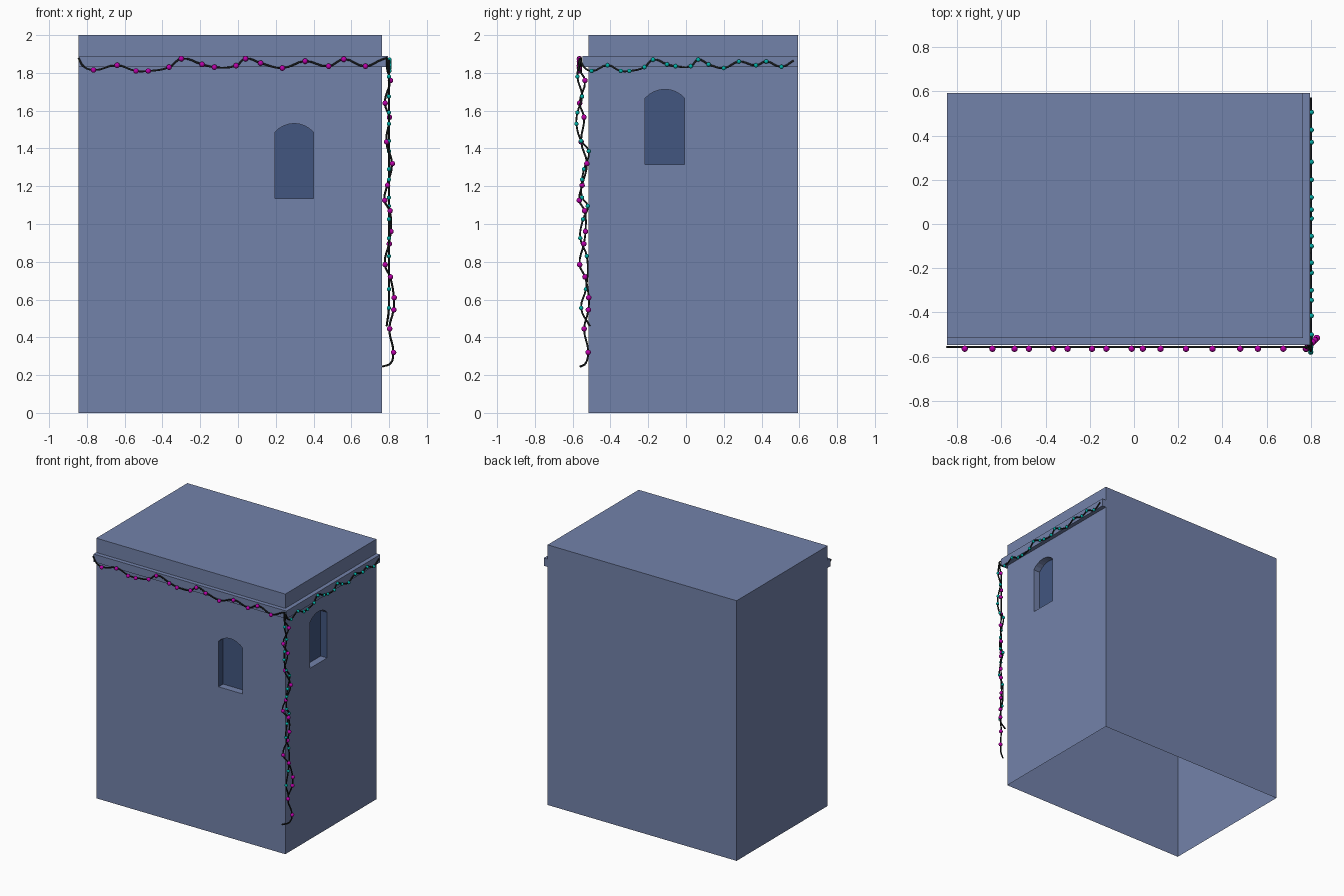
import bpy
import bmesh
import math
from mathutils import Vector, Matrix

old = bpy.data.objects.get("Cube")
if old:
    bpy.data.objects.remove(old, do_unlink=True)

LEFT, RIGHT, FRONT, BACK, TOP = -0.845, 0.763, -0.515, 0.592, 2.0
RECESS = 0.055


def material(name, color):
    mat = bpy.data.materials.new(name)
    mat.use_nodes = True
    rgba = (*color, 1)
    mat.diffuse_color = rgba
    mat.node_tree.nodes["Principled BSDF"].inputs["Base Color"].default_value = rgba
    return mat


wall_blue = material("wall_blue", (0.171, 0.223, 0.402))
pane_blue = material("pane_dark_blue", (0.054, 0.093, 0.216))
wire_black = material("wire_black", (0.01, 0.012, 0.012))
magenta = material("bulb_magenta", (0.50, 0.0, 0.40))
teal = material("bulb_teal", (0.0, 0.45, 0.40))


def mesh_object(name, bm, *mats):
    bmesh.ops.recalc_face_normals(bm, faces=bm.faces)
    mesh = bpy.data.meshes.new(name)
    bm.to_mesh(mesh)
    bm.free()
    for mat in mats:
        mesh.materials.append(mat)
    obj = bpy.data.objects.new(name, mesh)
    bpy.context.collection.objects.link(obj)
    return obj


def prism(name, outline, offset, *mats):
    """Extrude a flat outline along an offset."""
    bm = bmesh.new()
    face = bm.faces.new([bm.verts.new(p) for p in outline])
    new = bmesh.ops.extrude_face_region(bm, geom=[face])["geom"]
    moved = [v for v in new if isinstance(v, bmesh.types.BMVert)]
    bmesh.ops.translate(bm, verts=moved, vec=offset)
    return mesh_object(name, bm, *mats)


def arch(u0, u1, z0, spring, crown, steps=8):
    """Window outline with a shallow arched head."""
    mid, half, rise = (u0 + u1) / 2, (u1 - u0) / 2, crown - spring
    radius = (half * half + rise * rise) / (2 * rise)
    sweep = math.asin(half / radius)
    pts = [(u0, z0), (u1, z0)]
    for i in range(steps + 1):
        a = sweep * (1 - 2 * i / steps)
        pts.append((mid + radius * math.sin(a), crown - radius + radius * math.cos(a)))
    return pts


# Building block with two arched window recesses
building = prism("building_walls",
                 [(LEFT, FRONT, 0), (RIGHT, FRONT, 0), (RIGHT, BACK, 0), (LEFT, BACK, 0)],
                 (0, 0, TOP), wall_blue, pane_blue)
front_cut = prism("front_window_cutter",
                  [(u, FRONT - 0.1, z) for u, z in arch(0.195, 0.40, 1.135, 1.485, 1.532)],
                  (0, 0.1 + RECESS, 0), wall_blue)
side_cut = prism("side_window_cutter",
                 [(RIGHT + 0.1, u, z) for u, z in arch(-0.217, -0.007, 1.315, 1.665, 1.713)],
                 (-0.1 - RECESS, 0, 0), wall_blue)
for cutter in (front_cut, side_cut):
    mod = building.modifiers.new("window", "BOOLEAN")
    mod.operation = "DIFFERENCE"
    mod.solver = "EXACT"
    mod.object = cutter
    cutter.hide_render = True
bpy.context.view_layer.update()
evaluated = building.evaluated_get(bpy.context.evaluated_depsgraph_get())
cut_mesh = bpy.data.meshes.new_from_object(evaluated)
building.modifiers.clear()
building.data = cut_mesh
for cutter in (front_cut, side_cut):
    bpy.data.objects.remove(cutter, do_unlink=True)

# Open underside, darker panes at the back of each recess
bm = bmesh.new()
bm.from_mesh(cut_mesh)
bmesh.ops.delete(bm, geom=[f for f in bm.faces if f.calc_center_median().z < 0.001],
                 context="FACES_ONLY")
for f in bm.faces:
    c = f.calc_center_median()
    front_pane = f.normal.y < -0.9 and c.y > FRONT + RECESS / 2
    side_pane = f.normal.x > 0.9 and c.x < RIGHT - RECESS / 2
    f.material_index = 1 if front_pane or side_pane else 0
bm.to_mesh(cut_mesh)
bm.free()

# L-shaped ledge around the front and the right-hand side
OUT = 0.032
prism("ledge",
      [(LEFT, FRONT, 1.83), (LEFT, FRONT - OUT, 1.83), (RIGHT + OUT, FRONT - OUT, 1.83),
       (RIGHT + OUT, BACK, 1.83), (RIGHT, BACK, 1.83), (RIGHT, FRONT, 1.83)],
      (0, 0, 0.06), wall_blue)


def wire(name, points):
    curve = bpy.data.curves.new(name, "CURVE")
    curve.dimensions = "3D"
    curve.bevel_depth = 0.0055
    curve.bevel_resolution = 1
    curve.resolution_u = 4
    curve.use_fill_caps = True
    spline = curve.splines.new("BEZIER")
    spline.bezier_points.add(len(points) - 1)
    for bp, p in zip(spline.bezier_points, points):
        bp.co = p
        bp.handle_left_type = bp.handle_right_type = "AUTO"
    curve.materials.append(wire_black)
    obj = bpy.data.objects.new(name, curve)
    bpy.context.collection.objects.link(obj)


def bulbs(name, points, radius, push, mat):
    bm = bmesh.new()
    for p in points:
        bmesh.ops.create_uvsphere(bm, u_segments=12, v_segments=8, radius=radius,
                                  matrix=Matrix.Translation(Vector(p) + Vector(push)))
    for f in bm.faces:
        f.smooth = True
    mesh_object(name, bm, mat)


def garland(name, start, points, end, radius, push, mat):
    wire(name + "_wire", start + points + end)
    bulbs(name + "_bulbs", points, radius, push, mat)


# Height of the bulbs along each ledge
front_run = [(-.765, 1.815), (-.64, 1.84), (-.54, 1.81), (-.475, 1.81), (-.365, 1.83),
             (-.30, 1.875), (-.19, 1.845), (-.125, 1.83), (-.01, 1.838), (.04, 1.875),
             (.12, 1.852), (.235, 1.825), (.355, 1.862), (.48, 1.835), (.56, 1.872),
             (.675, 1.835)]
side_run = [(-.5, 1.81), (-.415, 1.84), (-.345, 1.81), (-.3, 1.81), (-.22, 1.83),
            (-.175, 1.87), (-.1, 1.845), (-.055, 1.835), (.025, 1.835), (.065, 1.87),
            (.12, 1.845), (.2, 1.825), (.28, 1.86), (.37, 1.84), (.425, 1.86), (.505, 1.832)]
# Sway of the bulbs down the corner
front_drop = [(.01, 1.76), (-.018, 1.64), (.005, 1.565), (-.01, 1.435), (.02, 1.32),
              (-.005, 1.205), (-.02, 1.125), (.008, 1.07), (.013, .96), (.004, .895),
              (-.018, .785), (.01, .72), (.03, .61), (.028, .545), (.006, .445), (.027, .32)]
side_drop = [(-.575, 1.78), (-.55, 1.675), (-.575, 1.59), (-.58, 1.53), (-.555, 1.44),
             (-.515, 1.385), (-.54, 1.29), (-.55, 1.235), (-.55, 1.14), (-.52, 1.095),
             (-.545, 1.025), (-.56, .925), (-.525, .83), (-.53, .655), (-.555, .555)]

WIRE_Y, WIRE_X = -0.556, 0.799
garland("front_garland", [(LEFT, WIRE_Y, 1.88), (-.815, WIRE_Y, 1.832)],
        [(x, WIRE_Y, z) for x, z in front_run],
        [(.76, WIRE_Y, 1.87), (.79, WIRE_Y, 1.88)], 0.0145, (0, -0.008, 0), magenta)
garland("side_garland", [(WIRE_X, -.56, 1.87), (WIRE_X, -.54, 1.83)],
        [(WIRE_X, y, z) for y, z in side_run],
        [(WIRE_X, .57, 1.865)], 0.0115, (0.003, 0, 0), teal)
garland("front_corner_strand", [(.79, -.565, 1.88), (.79, -.565, 1.82)],
        [(.795 + d, -.545 + d, z) for d, z in front_drop],
        [(.81, -.53, .265), (.765, -.56, .245)], 0.0145, (0.002, 0, 0), magenta)
garland("side_corner_strand", [(WIRE_X, -.56, 1.87)],
        [(WIRE_X, y, z) for y, z in side_drop],
        [(.787, -.51, .46)], 0.0115, (0, 0, 0), teal)
